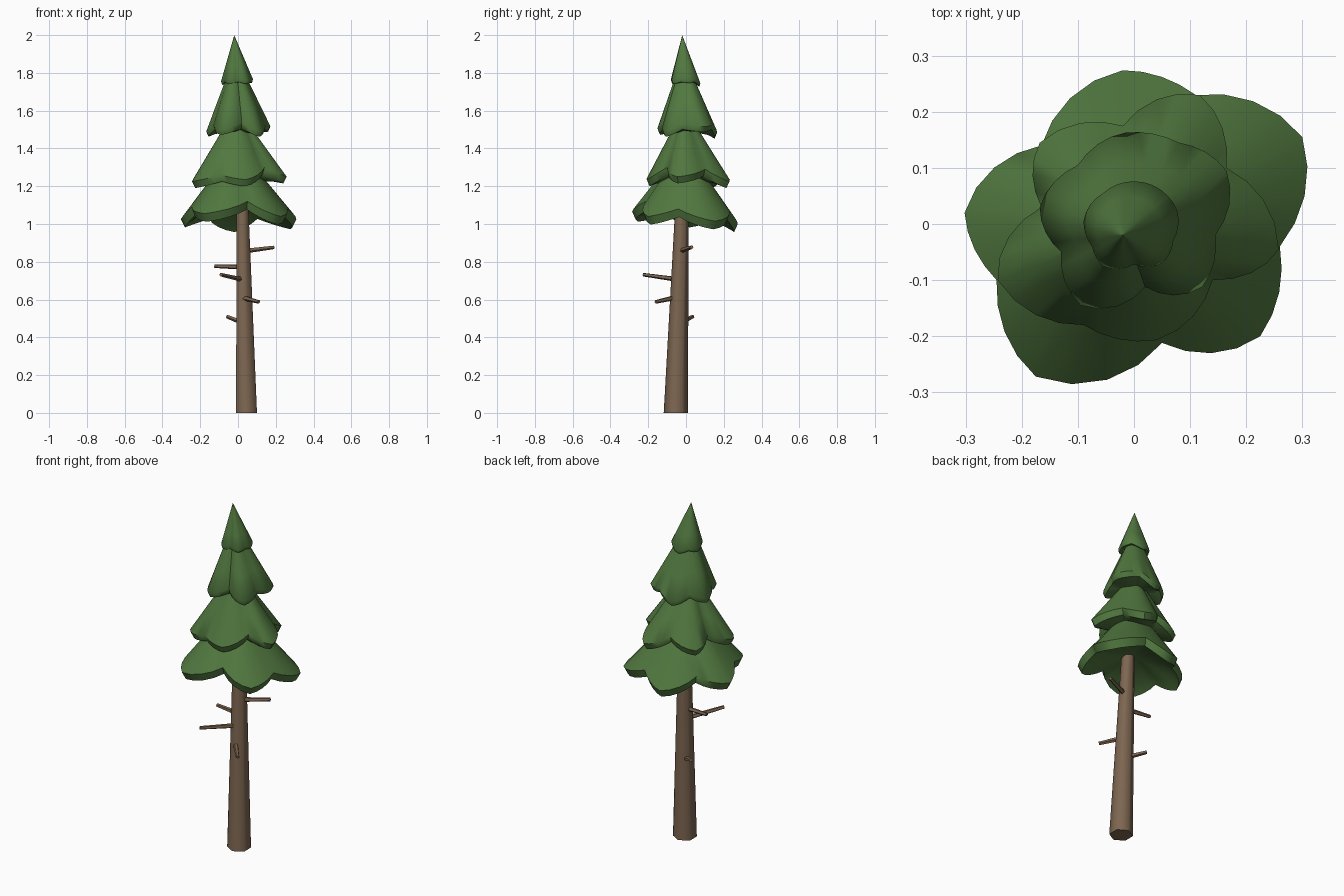
import bpy, bmesh, math
from mathutils import Vector

if "Cube" in bpy.data.objects:
    bpy.data.objects.remove(bpy.data.objects["Cube"])


def material(name, color):
    m = bpy.data.materials.new(name)
    m.diffuse_color = (*color, 1)
    m.use_nodes = True
    m.node_tree.nodes["Principled BSDF"].inputs["Base Color"].default_value = m.diffuse_color
    return m


GREEN = material("needle green", (0.082, 0.187, 0.050))
BROWN = material("bark brown", (0.205, 0.133, 0.082))


def make_object(name, bm, mat, angle):
    bmesh.ops.recalc_face_normals(bm, faces=bm.faces)
    me = bpy.data.meshes.new(name)
    bm.to_mesh(me)
    bm.free()
    me.materials.append(mat)
    ob = bpy.data.objects.new(name, me)
    bpy.context.collection.objects.link(ob)
    bpy.ops.object.select_all(action='DESELECT')
    ob.select_set(True)
    bpy.context.view_layer.objects.active = ob
    bpy.ops.object.shade_smooth_by_angle(angle=math.radians(angle))
    return ob


def skin(bm, rings):
    """Bridge equal-length point rings and cap both ends."""
    loops = [[bm.verts.new(p) for p in r] for r in rings]
    n = len(loops[0])
    for a, b in zip(loops, loops[1:]):
        for i in range(n):
            j = (i + 1) % n
            bm.faces.new((a[i], a[j], b[j], b[i]))
    bm.faces.new(loops[0])
    bm.faces.new(loops[-1])


def rod(name, a, b, ra, rb, sides, level=False):
    """Tapered stick from a to b; level keeps the ends horizontal."""
    a, b = Vector(a), Vector(b)
    q = Vector((0, 0, 1)).rotation_difference(b - a)
    rings = []
    for c, r in ((a, ra), (b, rb)):
        ring = []
        for i in range(sides):
            t = math.tau * i / sides + math.pi / 2
            v = Vector((math.cos(t) * r, math.sin(t) * r, 0))
            ring.append(c + (v if level else q @ v))
        rings.append(ring)
    bm = bmesh.new()
    skin(bm, rings)
    make_object(name, bm, BROWN, 65)


def rim(points, steps=4):
    """Scalloped outline through alternating tips and valleys (x, y, z)."""
    pol = [(math.atan2(y, x), math.hypot(x, y), z) for x, y, z in points]
    out = []
    for k, (a0, r0, z0) in enumerate(pol):
        a1, r1, z1 = pol[(k + 1) % len(pol)]
        da = (a1 - a0) % math.tau
        for s in range(steps):
            t = s / steps
            # round at the tips, creased at the valleys
            e = 1 - math.cos(t * math.pi / 2) if k % 2 == 0 else math.sin(t * math.pi / 2)
            w = 0.5 * t + 0.5 * e
            a, r, z = a0 + da * t, r0 + (r1 - r0) * w, z0 + (z1 - z0) * w
            out.append(Vector((r * math.cos(a), r * math.sin(a), z)))
    return out


def tier(name, points, apex, lip, hollow):
    """Skirt of branches: cone down to the rim, thick lip, hollow underside."""
    edge = rim(points)
    apex = Vector(apex)
    rings = [[apex.lerp(p, s) for p in edge] for s in (0.01, 0.35, 0.7, 1)]
    low = sum(p.z for p in edge) / len(edge)
    rings.append([Vector((p.x * 0.93, p.y * 0.93, p.z - lip)) for p in edge])
    for s, k in ((0.72, 0.5), (0.1, 1)):
        rings.append([Vector((p.x * s, p.y * s,
                              (p.z - lip) * (1 - k) + (low + hollow) * k)) for p in edge])
    bm = bmesh.new()
    skin(bm, rings)
    make_object(name, bm, GREEN, 50)


# Trunk
rod("trunk", (0.045, -0.054, 0), (0.022, -0.018, 1.2), 0.064, 0.033, 6, True)

# Dead twigs
TWIGS = [((0.03, -0.03, 0.857), (0.19, 0.03, 0.877)),
         ((0.03, -0.03, 0.772), (-0.125, -0.015, 0.777)),
         ((0.03, -0.03, 0.705), (-0.09, -0.225, 0.732)),
         ((0.025, -0.06, 0.61), (0.11, -0.16, 0.588)),
         ((0.03, -0.03, 0.475), (-0.057, 0.037, 0.51))]
for i, (a, b) in enumerate(TWIGS):
    rod(f"twig_{i + 1}", a, b, 0.014, 0.010, 5)

# Foliage skirts, bottom to top (tip, valley, tip, ... counter-clockwise)
tier("foliage_bottom",
     [(0.30, 0.155, 1.015), (0.11, 0.23, 1.07), (-0.02, 0.274, 1.0), (-0.165, 0.14, 1.07),
      (-0.302, 0.02, 1.025), (-0.245, -0.1, 1.09), (-0.175, -0.272, 1.055),
      (0.05, -0.212, 1.12), (0.225, -0.2, 1.04), (0.26, -0.04, 1.08)],
     (-0.01, -0.01, 1.42), 0.043, 0.04)
tier("foliage_lower",
     [(0.258, -0.045, 1.25), (0.165, 0.1, 1.29), (0.117, 0.23, 1.225), (-0.02, 0.175, 1.28),
      (-0.168, 0.145, 1.225), (-0.165, 0.03, 1.28), (-0.243, -0.1, 1.225),
      (-0.09, -0.18, 1.26), (0.04, -0.207, 1.235), (0.14, -0.1, 1.30)],
     (-0.01, -0.01, 1.62), 0.035, -0.02)
tier("foliage_middle",
     [(0.165, 0.095, 1.515), (0.08, 0.145, 1.53), (-0.015, 0.163, 1.48), (-0.1, 0.105, 1.525),
      (-0.168, 0.03, 1.49), (-0.13, -0.05, 1.53), (-0.095, -0.145, 1.50),
      (0.02, -0.112, 1.54), (0.122, -0.112, 1.49), (0.145, -0.02, 1.53)],
     (-0.015, -0.015, 1.90), 0.028, -0.02)
tier("foliage_top",
     [(0.078, 0.02, 1.765), (0.06, 0.05, 1.77), (0.0, 0.076, 1.745), (-0.055, 0.055, 1.765),
      (-0.09, 0.005, 1.755), (-0.075, -0.04, 1.77), (-0.055, -0.075, 1.76),
      (0.0, -0.072, 1.77), (0.05, -0.07, 1.76), (0.07, -0.03, 1.77)],
     (-0.02, -0.02, 2.0), 0.018, -0.015)
